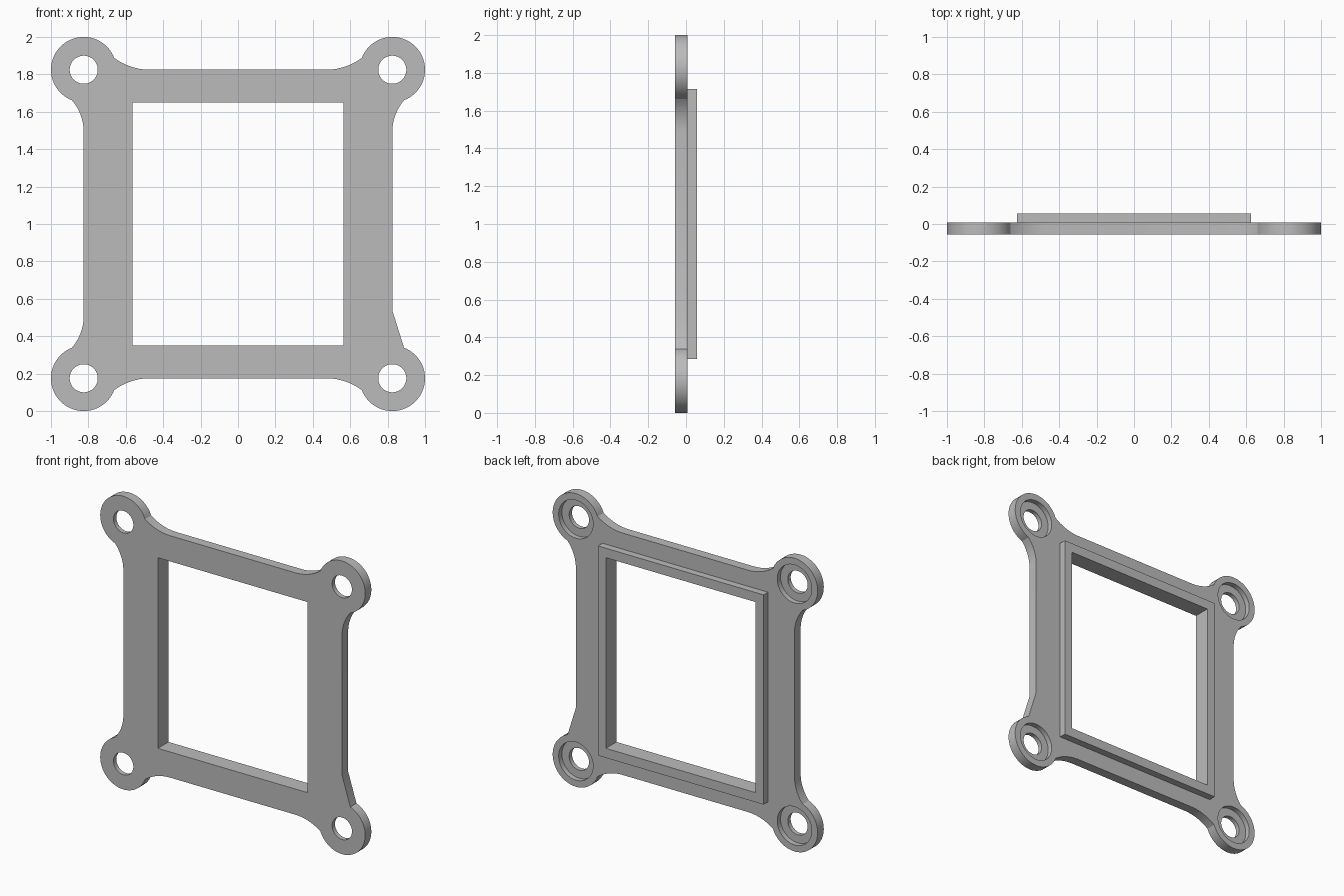
import bpy, bmesh, math

cube = bpy.data.objects.get("Cube")
if cube:
    bpy.data.objects.remove(cube, do_unlink=True)

grey = bpy.data.materials.new("plain grey")
grey.use_nodes = True
grey.diffuse_color = (0.5, 0.5, 0.5, 1)
grey.node_tree.nodes["Principled BSDF"].inputs["Base Color"].default_value = (0.5, 0.5, 0.5, 1)

FRONT, MID, BACK = -0.057, 0.009, 0.057   # plate front, plate back, rim back
EDGE = 0.825                              # plate edge and lug centre offset
LUG, HOLE, RECESS = 0.175, 0.075, 0.13    # radii
LOW, HIGH = math.radians(-69), math.radians(159)


def prism(name, outline, y0, y1):
    """Extrude an x/z outline between two depths."""
    bm = bmesh.new()
    face = bm.faces.new([bm.verts.new((x, y0, z + 1)) for x, z in outline])
    out = bmesh.ops.extrude_face_region(bm, geom=[face])["geom"]
    verts = [v for v in out if isinstance(v, bmesh.types.BMVert)]
    bmesh.ops.translate(bm, verts=verts, vec=(0, y1 - y0, 0))
    bmesh.ops.recalc_face_normals(bm, faces=bm.faces)
    mesh = bpy.data.meshes.new(name)
    bm.to_mesh(mesh)
    bm.free()
    mesh.materials.append(grey)
    obj = bpy.data.objects.new(name, mesh)
    bpy.context.collection.objects.link(obj)
    return obj


def rect(w, h):
    return [(-w, -h), (w, -h), (w, h), (-w, h)]


def circle(cx, cz, r, n=48):
    return [(cx + r * math.cos(i * math.tau / n), cz + r * math.sin(i * math.tau / n))
            for i in range(n)]


def fillet(run, rise, steps):
    """Concave arc tangent to the plate edge: (distance along, offset out)."""
    r = (run * run + rise * rise) / (2 * rise)
    return [(run * i / steps, r - math.sqrt(r * r - (run * i / steps) ** 2))
            for i in range(steps)]


def corner(sx, sz):
    """Outline of one corner from the side edge, round the lug, to the top edge."""
    side_x, side_z = EDGE + LUG * math.cos(LOW), EDGE + LUG * math.sin(LOW)
    top_x, top_z = EDGE + LUG * math.cos(HIGH), EDGE + LUG * math.sin(HIGH)
    if (sx, sz) == (1, -1):               # this corner has a straight chamfer
        pts = [(EDGE, side_z - 0.2)]
    else:
        pts = [(EDGE + o, side_z - 0.17 + d) for d, o in fillet(0.17, side_x - EDGE, 10)]
    pts += [(EDGE + LUG * math.cos(a), EDGE + LUG * math.sin(a))
            for a in (LOW + (HIGH - LOW) * i / 36 for i in range(37))]
    pts += [(top_x - 0.19 + d, EDGE + o)
            for d, o in reversed(fillet(0.19, top_z - EDGE, 10))]
    pts = [(x * sx, z * sz) for x, z in pts]
    return pts if sx * sz > 0 else pts[::-1]


def cut(target, cutter):
    mod = target.modifiers.new("cut", "BOOLEAN")
    mod.operation, mod.solver, mod.object = "DIFFERENCE", "EXACT", cutter
    bpy.context.view_layer.objects.active = target
    bpy.ops.object.modifier_apply(modifier=mod.name)
    bpy.data.objects.remove(cutter, do_unlink=True)


# Plate with four lugs, and raised rim behind it
plate = prism("mounting_plate", corner(1, 1) + corner(-1, 1) + corner(-1, -1) + corner(1, -1),
              FRONT, MID)
rim = prism("raised_rim", rect(0.625, 0.715), MID, BACK)

# Window through both
for part in (plate, rim):
    cut(part, prism("window_cutter", rect(0.565, 0.65), -0.2, 0.2))

# Bolt holes with counterbores at the back
for sx in (-1, 1):
    for sz in (-1, 1):
        cut(plate, prism("hole_cutter", circle(sx * EDGE, sz * EDGE, HOLE), -0.2, 0.2))
        cut(plate, prism("recess_cutter", circle(sx * EDGE, sz * EDGE, RECESS),
                         MID - 0.035, 0.2))

# Smooth the curved walls, keep edges sharp
for part in (plate, rim):
    bpy.ops.object.select_all(action="DESELECT")
    part.select_set(True)
    bpy.context.view_layer.objects.active = part
    bpy.ops.object.shade_smooth_by_angle(angle=math.radians(25))
